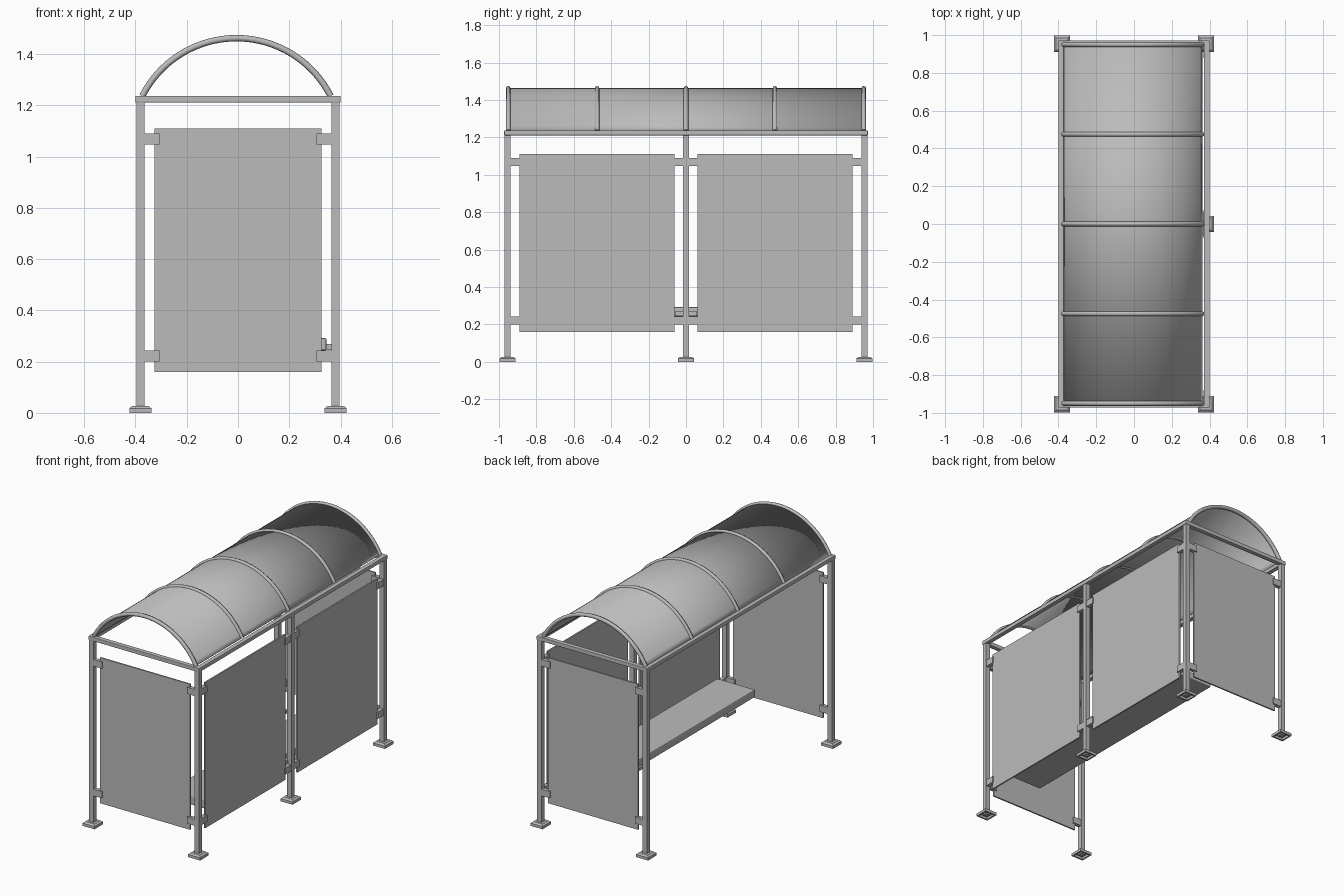
import bpy, bmesh, math

cube = bpy.data.objects.get("Cube")
if cube:
    bpy.data.objects.remove(cube, do_unlink=True)

grey = bpy.data.materials.new("mid_grey")
grey.use_nodes = True
COLOUR = (0.5, 0.5, 0.5, 1)
grey.diffuse_color = COLOUR
grey.node_tree.nodes["Principled BSDF"].inputs["Base Color"].default_value = COLOUR

PX, PY = 0.381, 0.954          # post centres
TUBE = 0.031                   # square tube width
RAIL_Z = 1.224
ARC_X, ARC_Z, ARC_R = -0.006, 1.05, 0.412


def finish(name, bm):
    mesh = bpy.data.meshes.new(name)
    bmesh.ops.recalc_face_normals(bm, faces=bm.faces)
    bm.to_mesh(mesh)
    bm.free()
    mesh.materials.append(grey)
    obj = bpy.data.objects.new(name, mesh)
    bpy.context.collection.objects.link(obj)
    return obj


def box(name, centre, size, bevel=0):
    bm = bmesh.new()
    bmesh.ops.create_cube(bm, size=1)
    for v in bm.verts:
        v.co = [c + s * k for c, s, k in zip(centre, size, v.co)]
    obj = finish(name, bm)
    if bevel:
        mod = obj.modifiers.new("bevel", "BEVEL")
        mod.width, mod.segments = bevel, 2
    return obj


def smooth(obj):
    bpy.ops.object.select_all(action="DESELECT")
    obj.select_set(True)
    bpy.context.view_layer.objects.active = obj
    bpy.ops.object.shade_smooth_by_angle()


def foot(x, y):
    # flanged plate with a sloped top and a hollow underside
    bm = bmesh.new()
    bmesh.ops.create_cube(bm, size=1)
    for v in bm.verts:
        v.co = (x + 0.086 * v.co.x, y + 0.086 * v.co.y, 0.009 + 0.018 * v.co.z)
    bm.normal_update()
    top = [f for f in bm.faces if f.normal.z > 0.9]
    bottom = [f for f in bm.faces if f.normal.z < -0.9]
    bmesh.ops.inset_region(bm, faces=top, thickness=0.016, depth=0.009)
    bmesh.ops.inset_region(bm, faces=bottom, thickness=0.014)
    bmesh.ops.inset_region(bm, faces=bottom, thickness=0.003, depth=-0.014)
    finish("foot_plate", bm)


def arch(radius, steps=32):
    # points of the roof curve, from rail to rail
    end = math.acos((RAIL_Z + 0.012 - ARC_Z) / ARC_R)
    for i in range(steps + 1):
        a = -end + 2 * end * i / steps
        yield ARC_X + radius * math.sin(a), ARC_Z + radius * math.cos(a)


# Posts and feet: four corners plus the middle of the glazed side
for x, y in [(-PX, -PY), (-PX, PY), (PX, -PY), (PX, 0), (PX, PY)]:
    box("post", (x, y, 0.61), (TUBE, TUBE, 1.21))
    foot(x, y)

# Top frame
for s in (-1, 1):
    box("side_rail", (s * 0.385, 0, RAIL_Z), (0.03, 1.944, 0.026), 0.003)
    box("end_rail", (0, s * 0.957, RAIL_Z), (0.79, 0.03, 0.026), 0.003)

# Curved roof ribs
for i in range(-2, 3):
    curve = bpy.data.curves.new("roof_rib", "CURVE")
    curve.dimensions = "3D"
    curve.bevel_depth = 0.0125
    curve.bevel_resolution = 2
    curve.use_fill_caps = True
    points = list(arch(ARC_R))
    spline = curve.splines.new("POLY")
    spline.points.add(len(points) - 1)
    for p, (x, z) in zip(spline.points, points):
        p.co = (x, i * 0.475, z, 1)
    curve.materials.append(grey)
    bpy.context.collection.objects.link(bpy.data.objects.new("roof_rib", curve))

# Curved roof sheet
bm = bmesh.new()
rows = [[bm.verts.new((x, y, z)) for x, z in arch(ARC_R - 0.002)] for y in (-0.95, 0.95)]
for i in range(len(rows[0]) - 1):
    bm.faces.new((rows[0][i], rows[0][i + 1], rows[1][i + 1], rows[1][i]))
roof = finish("roof_sheet", bm)
solid = roof.modifiers.new("thickness", "SOLIDIFY")
solid.thickness, solid.offset = 0.006, 0
smooth(roof)

# Wall panels with their clamps
PANEL_Z, PANEL_H = 0.635, 0.95
CLAMP_Z = (0.222, 1.068)
for s in (-1, 1):
    box("end_panel", (0, s * PY, PANEL_Z), (0.65, 0.01, PANEL_H))
    box("side_panel", (PX, s * 0.476, PANEL_Z), (0.01, 0.828, PANEL_H))
    for z in CLAMP_Z:
        for t in (-1, 1):
            box("end_clamp", (t * 0.337, s * PY, z), (0.06, 0.026, 0.043))
            box("side_clamp", (PX, s * (0.476 + t * 0.433), z), (0.026, 0.06, 0.043))

# Bench seat and the bracket that holds it to the middle post
box("bench_seat", (0.207, 0, 0.268), (0.276, 1.63, 0.05), 0.007)
box("bench_bracket", (0.352, 0, 0.257), (0.04, 0.12, 0.024))
